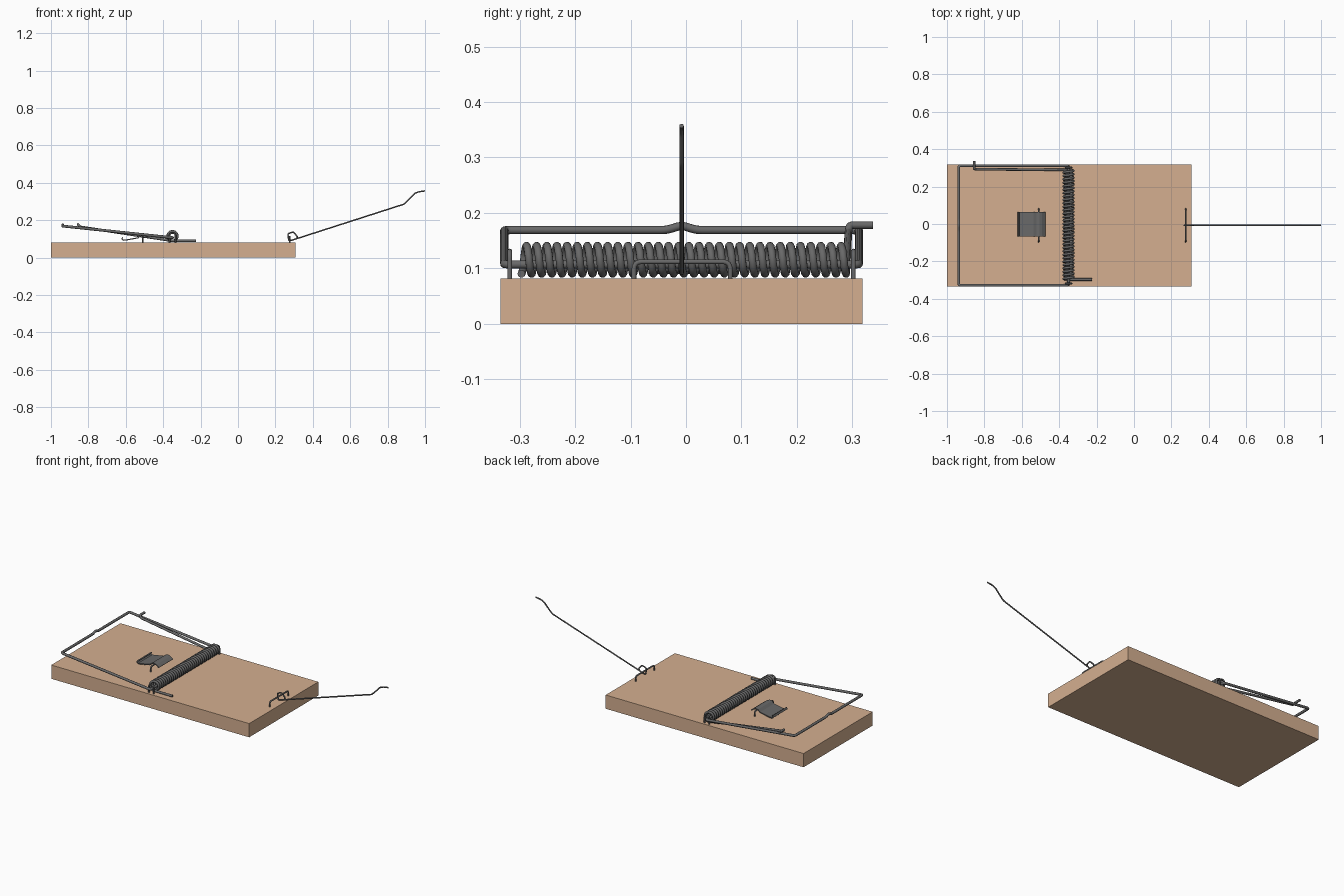
import bpy, bmesh, math
from mathutils import Vector

if "Cube" in bpy.data.objects:
    bpy.data.objects.remove(bpy.data.objects["Cube"])


def material(name, color):
    m = bpy.data.materials.new(name)
    m.diffuse_color = color
    m.use_nodes = True
    m.node_tree.nodes["Principled BSDF"].inputs["Base Color"].default_value = m.diffuse_color
    return m


WOOD = material("wood", (0.66, 0.43, 0.28, 1))
STEEL = material("steel", (0.14, 0.14, 0.14, 1))


def fillet(points, r):
    """Round the inner corners of a polyline."""
    pts = [Vector(p) for p in points]
    out = [pts[0]]
    for a, b, c in zip(pts, pts[1:], pts[2:]):
        k = min(r, 0.45 * (a - b).length, 0.45 * (c - b).length)
        p, q = b + (a - b).normalized() * k, b + (c - b).normalized() * k
        for i in range(5):
            t = i / 4
            out.append(p * (1 - t) ** 2 + b * 2 * t * (1 - t) + q * t * t)
    return out + [pts[-1]]


def wire(name, points, radius):
    """Round wire swept along a path, as a mesh."""
    cu = bpy.data.curves.new(name, 'CURVE')
    cu.dimensions = '3D'
    cu.bevel_depth = radius
    cu.bevel_resolution = 3
    cu.use_fill_caps = True
    s = cu.splines.new('POLY')
    s.points.add(len(points) - 1)
    for sp, p in zip(s.points, points):
        sp.co = (*p, 1)
    ob = bpy.data.objects.new(name, cu)
    bpy.context.collection.objects.link(ob)
    bpy.ops.object.select_all(action='DESELECT')
    ob.select_set(True)
    bpy.context.view_layer.objects.active = ob
    bpy.ops.object.convert(target='MESH')
    ob = bpy.context.object
    ob.data.materials.clear()
    ob.data.materials.append(STEEL)
    bpy.ops.object.shade_smooth_by_angle(angle=math.radians(50))
    return ob


# wooden board
TOP = 0.082
bpy.ops.mesh.primitive_cube_add(size=1, location=(-0.346, -0.008, TOP / 2))
board = bpy.context.object
board.name = "wooden_board"
board.scale = (1.308, 0.653, TOP)
bpy.ops.object.transform_apply(location=False, rotation=False, scale=True)
board.data.materials.append(WOOD)

# coil spring with a short resting arm and a long pushing arm
CX, CZ, CR, TURNS, STEPS = -0.35, 0.1155, 0.0255, 32, 20
Y0, Y1 = -0.297, 0.289
coil = [Vector((-0.225, Y0, 0.09))]
for i in range(TURNS * STEPS + 1):
    t = 2 * math.pi * i / STEPS
    y = Y0 + (Y1 - Y0) * i / (TURNS * STEPS)
    coil.append(Vector((CX - CR * math.sin(t), y, CZ - CR * math.cos(t))))
coil += fillet([(-0.37, Y1, 0.093), (-0.845, Y1 + 0.004, 0.165),
                (-0.855, Y1 + 0.006, 0.178), (-0.855, 0.337, 0.178)], 0.008)
wire("coil_spring", coil, 0.007)

# hammer bar, a closed frame whose axle runs through the spring
YA, YB, XE, ZE, ZA = -0.328, 0.312, -0.937, 0.169, 0.107
bar = [(CX, -0.008, ZA), (CX, YA, ZA), (XE, YA, ZE),
       (XE, -0.035, ZE), (XE, -0.013, ZE + 0.007), (XE, -0.003, ZE + 0.007),
       (XE, 0.019, ZE), (XE, YB, ZE), (CX, YB, ZA), (CX, -0.008, ZA)]
wire("hammer_bar", fillet(bar, 0.012), 0.0075)

# staples holding the axle
for name, y in (("axle_staple_left", -0.318), ("axle_staple_right", 0.302)):
    wire(name, fillet([(CX - 0.016, y, 0.06), (CX - 0.016, y, 0.131),
                       (CX + 0.016, y, 0.131), (CX + 0.016, y, 0.06)], 0.015), 0.0045)

# staples for the trigger plate and the locking rod
for name, x in (("trigger_staple", -0.51), ("rod_staple", 0.276)):
    wire(name, fillet([(x, -0.094, 0.06), (x, -0.094, 0.112),
                       (x, 0.08, 0.112), (x, 0.08, 0.06)], 0.014), 0.0045)

# bent trigger plate with curled lip
profile = [(-0.616, 0.109), (-0.621, 0.1), (-0.612, 0.093), (-0.595, 0.095),
           (-0.535, 0.106), (-0.52, 0.118), (-0.506, 0.121), (-0.493, 0.116),
           (-0.476, 0.104)]
bm = bmesh.new()
rows = [[bm.verts.new((x, y, z)) for y in (-0.068, 0.065)] for x, z in profile]
for a, b in zip(rows, rows[1:]):
    bm.faces.new((a[0], b[0], b[1], a[1]))
me = bpy.data.meshes.new("trigger_plate")
bm.to_mesh(me)
bm.free()
plate = bpy.data.objects.new("trigger_plate", me)
bpy.context.collection.objects.link(plate)
me.materials.append(STEEL)
mod = plate.modifiers.new("thickness", 'SOLIDIFY')
mod.thickness = 0.006
mod.offset = 0

# locking rod with a hooked eye round its staple
rod = [(0.312, -0.008, 0.106), (0.318, -0.008, 0.112), (0.296, -0.008, 0.138),
       (0.266, -0.008, 0.128), (0.272, -0.008, 0.09), (0.29, -0.008, 0.094),
       (0.89, -0.008, 0.287), (0.915, -0.008, 0.312), (0.945, -0.008, 0.344),
       (0.965, -0.008, 0.352), (0.999, -0.008, 0.357)]
wire("locking_rod", fillet(rod, 0.008), 0.004)
